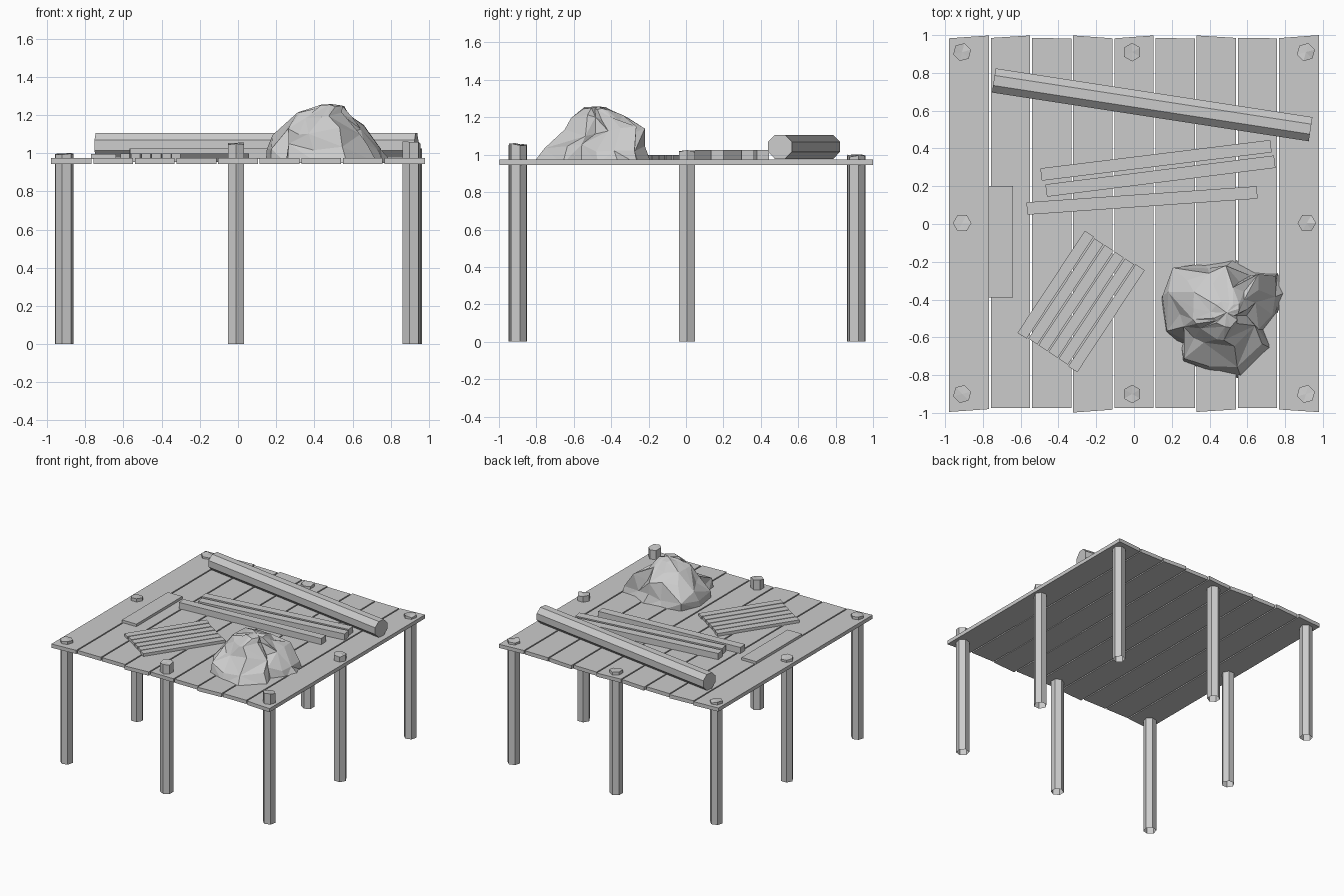
import bpy, bmesh, math, random
from mathutils import Vector

if "Cube" in bpy.data.objects:
    bpy.data.objects.remove(bpy.data.objects["Cube"])

random.seed(4)


def make(name, verts, faces):
    me = bpy.data.meshes.new(name)
    me.from_pydata(verts, [], faces)
    bm = bmesh.new()
    bm.from_mesh(me)
    bmesh.ops.recalc_face_normals(bm, faces=bm.faces)
    bm.to_mesh(me)
    bm.free()
    ob = bpy.data.objects.new(name, me)
    bpy.context.collection.objects.link(ob)
    return ob


def slab(name, outline, z0, z1):
    """Flat board from a plan outline."""
    n = len(outline)
    verts = [(x, y, z) for z in (z0, z1) for x, y in outline]
    faces = [tuple(range(n)), tuple(range(n, 2 * n))]
    faces += [(i, (i + 1) % n, n + (i + 1) % n, n + i) for i in range(n)]
    return make(name, verts, faces)


def beam(name, a, b, width, z0, z1):
    """Board lying between two plan points."""
    a, b = Vector(a), Vector(b)
    d = (b - a).normalized()
    s = Vector((-d.y, d.x)) * width / 2
    return slab(name, [a - s, b - s, b + s, a + s], z0, z1)


# Deck planks: end y values are (front left, front right, back left, back right)
ends = [(-.995, -.98, .983, .998), (-.975, -.975, .985, .998), (-.975, -.975, .985, .982),
        (-.998, -.983, .998, .983), (-.975, -.975, .983, .998), (-.975, -.975, .985, .982),
        (-.995, -.982, .998, .985), (-.975, -.975, .985, .983), (-.982, -.996, .984, 1.0)]
pitch = 1.96 / 9
for i, (fl, fr, bl, br) in enumerate(ends):
    x0 = -.98 + i * pitch + (.005 if i else 0)
    x1 = -.98 + (i + 1) * pitch - (.005 if i < 8 else 0)
    slab("deck_plank", [(x0, fl), (x1, fr), (x1, br), (x0, bl)], .945, .975)

# Hexagonal posts, open underneath, with slightly slanted tops
posts = [(-.91, -.9, 1.0, 15), (-.01, -.9, 1.05, 30), (.91, -.9, 1.055, 15),
         (-.91, .005, .995, 0), (.915, .005, 1.02, 0),
         (-.91, .91, .99, 15), (-.01, .91, .995, 30), (.91, .91, .995, 15)]
for x, y, h, rot in posts:
    ang = [math.radians(rot + 60 * k) for k in range(6)]
    ring = [(x + .049 * math.cos(a), y + .049 * math.sin(a)) for a in ang]
    verts = [(px, py, 0) for px, py in ring]
    verts += [(px, py, h + random.uniform(-.008, .008)) for px, py in ring]
    verts.append((x, y, h))
    faces = [(k, (k + 1) % 6, 6 + (k + 1) % 6, 6 + k) for k in range(6)]
    faces += [(6 + k, 6 + (k + 1) % 6, 12) for k in range(6)]
    make("post", verts, faces)

# Octagonal log
a, b = Vector((-.742, .76, 1.042)), Vector((.935, .502, 1.042))
side = (b - a).cross(Vector((0, 0, 1))).normalized()
verts = []
for p in (a, b):
    for k in range(8):
        t = math.radians(22.5 + 45 * k)
        verts.append(p + side * .07 * math.cos(t) + Vector((0, 0, .07 * math.sin(t))))
make("log", verts, [tuple(range(8)), tuple(range(8, 16))]
     + [(k, (k + 1) % 8, 8 + (k + 1) % 8, 8 + k) for k in range(8)])

# Loose beams and flat board
for p, q in [((-.492, .262), (.725, .412)), ((-.465, .177), (.745, .33)),
             ((-.567, .082), (.652, .167))]:
    beam("loose_beam", p, q, .066, .97, 1.025)
beam("flat_board", (-.705, -.39), (-.705, .2), .13, .97, .996)

# Row of six slats
along = Vector((.35, .53)).normalized()
across = Vector((along.y, -along.x))
for i in range(6):
    c = Vector((-.28, -.41)) + across * (i - 2.5) * .0645
    half = along * (.318 + (.006 if i in (0, 5) else 0))
    beam("slat", c - half, c + half, .057, .955, .998)

# Faceted rubble heap: shrinking copies of the plan outline
outline = [(.37, -.21), (.53, -.185), (.65, -.25), (.76, -.26), (.81, -.36), (.76, -.47),
           (.69, -.56), (.73, -.66), (.57, -.82), (.415, -.785), (.26, -.73), (.25, -.64),
           (.17, -.57), (.145, -.4), (.215, -.24)]
n = len(outline)
base = Vector((.47, -.5))
rings = [(.95, 1.0, (.47, -.5), 0, 0), (1.035, .91, (.46, -.49), .025, .02),
         (1.125, .69, (.435, -.455), .03, .03), (1.2, .46, (.45, -.47), .025, .02),
         (1.248, .22, (.485, -.48), .01, .008)]
verts = []
for z, s, c, jr, jz in rings:
    for p in outline:
        q = Vector(c) + (Vector(p) - base) * s
        verts.append((q.x + random.uniform(-jr, jr), q.y + random.uniform(-jr, jr),
                      z + random.uniform(-jz, jz)))
verts.append((.49, -.47, 1.258))
faces = [tuple(range(n))]
for r in range(len(rings) - 1):
    for k in range(n):
        p, q = r * n + k, r * n + (k + 1) % n
        if (r + k) % 2:
            faces += [(p, q, q + n), (p, q + n, p + n)]
        else:
            faces += [(p, q, p + n), (q, q + n, p + n)]
top = (len(rings) - 1) * n
faces += [(top + k, top + (k + 1) % n, len(verts) - 1) for k in range(n)]
make("rubble_heap", verts, faces)
